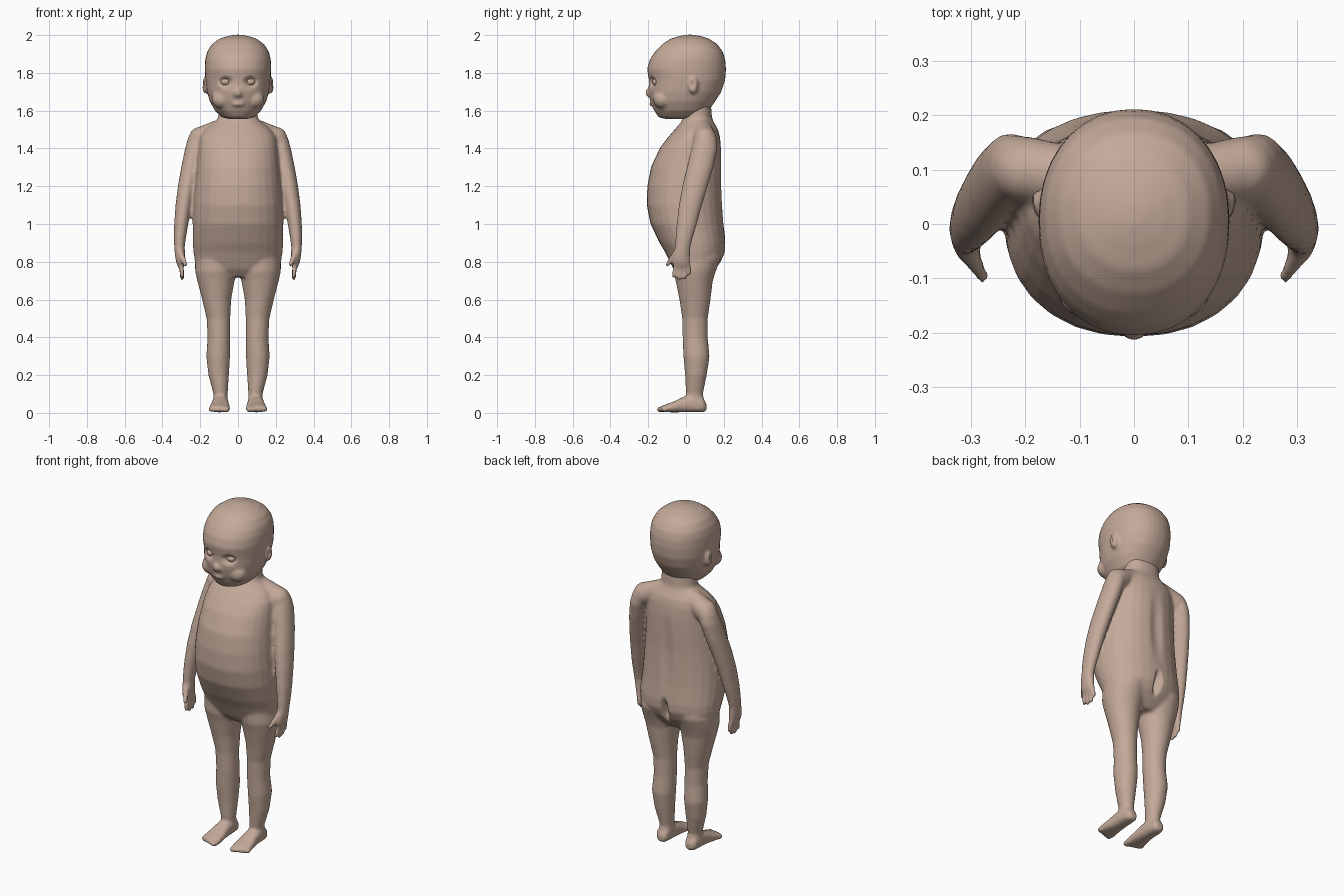
import bpy, bmesh, math
from mathutils import Vector, Matrix

skin = bpy.data.materials.new("skin_tone")
skin.diffuse_color = (0.55, 0.40, 0.32, 1)


def loft(bm, stations, axis="z", seg=28, power=2.0, mirror=False):
    """Closed tube through rounded sections (t, a0, a1, b0, b1)."""
    for side in ((1, -1) if mirror else (1,)):
        rings = []
        for t, a0, a1, b0, b1 in stations:
            ring = []
            for i in range(seg):
                w = 2 * math.pi * i / seg
                c, s = math.cos(w), math.sin(w)
                a = (a0 + a1) / 2 + (a1 - a0) / 2 * math.copysign(abs(c) ** (2 / power), c)
                b = (b0 + b1) / 2 + (b1 - b0) / 2 * math.copysign(abs(s) ** (2 / power), s)
                ring.append(bm.verts.new((side * a, b, t) if axis == "z" else (side * a, t, b)))
            rings.append(ring)
        for lo, hi in zip(rings, rings[1:]):
            for i in range(seg):
                j = (i + 1) % seg
                bm.faces.new((lo[i], lo[j], hi[j], hi[i]))
        bm.faces.new(rings[0][::-1])
        bm.faces.new(rings[-1])


def ball(bm, centre, size):
    m = Matrix.Translation(centre) @ Matrix.Diagonal((*size, 1))
    bmesh.ops.create_uvsphere(bm, u_segments=16, v_segments=10, radius=1, matrix=m)


def capsule(bm, p, q, r1, r2):
    """Tapered rod with round ends, made on both sides of the body."""
    for side in (1, -1):
        a = Vector((p[0] * side, p[1], p[2]))
        b = Vector((q[0] * side, q[1], q[2]))
        m = Matrix.Translation((a + b) / 2) @ (b - a).to_track_quat("Z", "Y").to_matrix().to_4x4()
        bmesh.ops.create_cone(bm, cap_ends=True, segments=16, radius1=r1, radius2=r2,
                              depth=(b - a).length, matrix=m)
        ball(bm, a, (r1,) * 3)
        ball(bm, b, (r2,) * 3)


def finish(bm, name, voxel=0, smooth=0, dents=()):
    """Fuse overlapping volumes into one skin, then press in soft dents."""
    bmesh.ops.recalc_face_normals(bm, faces=bm.faces)
    me = bpy.data.meshes.new(name)
    bm.to_mesh(me)
    bm.free()
    ob = bpy.data.objects.new(name, me)
    bpy.context.collection.objects.link(ob)
    if voxel:
        r = ob.modifiers.new("fuse", "REMESH")
        r.mode, r.voxel_size = "VOXEL", voxel
        s = ob.modifiers.new("soften", "SMOOTH")
        s.factor, s.iterations = 0.5, smooth
        dg = bpy.context.evaluated_depsgraph_get()
        new = bpy.data.meshes.new_from_object(ob.evaluated_get(dg))
        ob.modifiers.clear()
        ob.data = me = new
    for centre, radii, push in dents:
        for v in me.vertices:
            d = sum(((v.co[k] - centre[k]) / radii[k]) ** 2 for k in range(3))
            if d < 1:
                v.co += Vector(push) * (1 - d) ** 2
    me.materials.clear()
    me.materials.append(skin)
    for p in me.polygons:
        p.use_smooth = True
    return ob


# Torso and neck: z, half width, front y, back y
torso = [(0.72, .12, -.03, .12), (0.76, .20, -.065, .155), (0.80, .228, -.085, .185),
         (0.85, .236, -.11, .208), (0.90, .24, -.14, .21), (1.0, .24, -.188, .20),
         (1.1, .236, -.208, .194), (1.2, .228, -.205, .19), (1.3, .218, -.186, .19),
         (1.4, .208, -.14, .187), (1.46, .20, -.095, .18), (1.5, .175, -.06, .17),
         (1.535, .13, -.03, .15), (1.56, .105, -.015, .138), (1.66, .10, -.01, .13)]
body = bmesh.new()
loft(body, [(z, -w, w, f, b) for z, w, f, b in torso], power=2.15)

# Legs
loft(body, [(.02, .055, .135, .005, .095), (.06, .055, .13, .003, .098), (.1, .055, .13, .0, .09),
            (.2, .048, .157, -.005, .11), (.3, .042, .168, -.014, .125),
            (.4, .041, .161, -.018, .115), (.5, .041, .166, -.02, .115),
            (.6, .036, .19, -.035, .13), (.7, .018, .216, -.055, .142),
            (.75, .006, .227, -.068, .158), (.82, .0, .228, -.07, .185),
            (.9, .02, .20, -.05, .18)], mirror=True)

# Feet with toes
loft(body, [(.108, .07, .115, .01, .05), (.09, .058, .13, .003, .08), (.04, .052, .135, .003, .1),
            (-.02, .048, .14, .003, .082), (-.07, .043, .15, .003, .058),
            (-.11, .041, .154, .003, .044), (-.13, .046, .15, .006, .036)],
     axis="y", power=2.5, mirror=True)
for i in range(5):
    x = .061 + .021 * i
    r = .018 if i == 0 else .0125
    capsule(body, (x, -.10, .02), (x, -.138 + .007 * max(i - 1, 0), .018), r, r * .95)

# Arms and palms
loft(body, [(.772, .286, .318, -.065, .018), (.80, .281, .328, -.075, .022),
            (.84, .28, .335, -.07, .022), (.88, .282, .338, -.058, .024),
            (.93, .275, .34, -.055, .037), (1.0, .263, .338, -.05, .058),
            (1.1, .245, .331, -.038, .085), (1.2, .225, .318, -.02, .115),
            (1.3, .203, .301, .005, .145), (1.4, .178, .28, .03, .167),
            (1.455, .16, .265, .045, .162), (1.495, .16, .235, .07, .145)], mirror=True)
capsule(body, (.09, .085, 1.505), (.20, .1, 1.452), .052, .062)

# Fingers and thumbs
for y, tip_y, tip_z in ((-.054, -.064, .722), (-.031, -.034, .71), (-.007, -.006, .715), (.012, .018, .738)):
    capsule(body, (.302, y, .79), (.295, tip_y, tip_z), .0135, .011)
capsule(body, (.305, -.05, .85), (.278, -.098, .785), .018, .012)

finish(body, "body", .009, 5, dents=[
    ((0, .22, .84), (.03, .09, .10), (0, -.045, 0)),          # rear crease
    ((0, .20, 1.2), (.05, .06, .28), (0, -.012, 0))])         # spine hollow

# Head: z, half width, front y, back y
skull = [(1.556, .05, -.11, .03), (1.565, .085, -.145, .09), (1.60, .122, -.168, .122),
         (1.65, .150, -.188, .155), (1.70, .164, -.198, .187), (1.76, .172, -.196, .207),
         (1.82, .176, -.206, .212), (1.87, .174, -.192, .208), (1.91, .164, -.166, .196),
         (1.95, .140, -.128, .168), (1.98, .100, -.085, .125), (1.995, .055, -.035, .078),
         (2.002, .018, .0, .04)]
head = bmesh.new()
loft(head, [(z, -w, w, f, b) for z, w, f, b in skull], seg=36, power=2.15)

# Nose, lips, cheeks and ears
ball(head, (0, -.195, 1.695), (.022, .021, .024))
ball(head, (0, -.182, 1.635), (.032, .012, .012))
for s in (1, -1):
    ball(head, (s * .016, -.192, 1.685), (.013, .012, .011))
    ball(head, (s * .085, -.125, 1.66), (.055, .05, .05))
    ball(head, (s * .173, .038, 1.735), (.017, .026, .046))
finish(head, "head", .008, 5, dents=[
    ((s * .066, -.185, 1.752), (.048, .08, .036), (0, .026, 0)) for s in (1, -1)] + [
    ((s * .192, .03, 1.74), (.022, .02, .03), (-s * .012, 0, 0)) for s in (1, -1)])

# Eyes
eyes = bmesh.new()
for s in (1, -1):
    ball(eyes, (s * .066, -.155, 1.752), (.026, .024, .02))
finish(eyes, "eyes")
